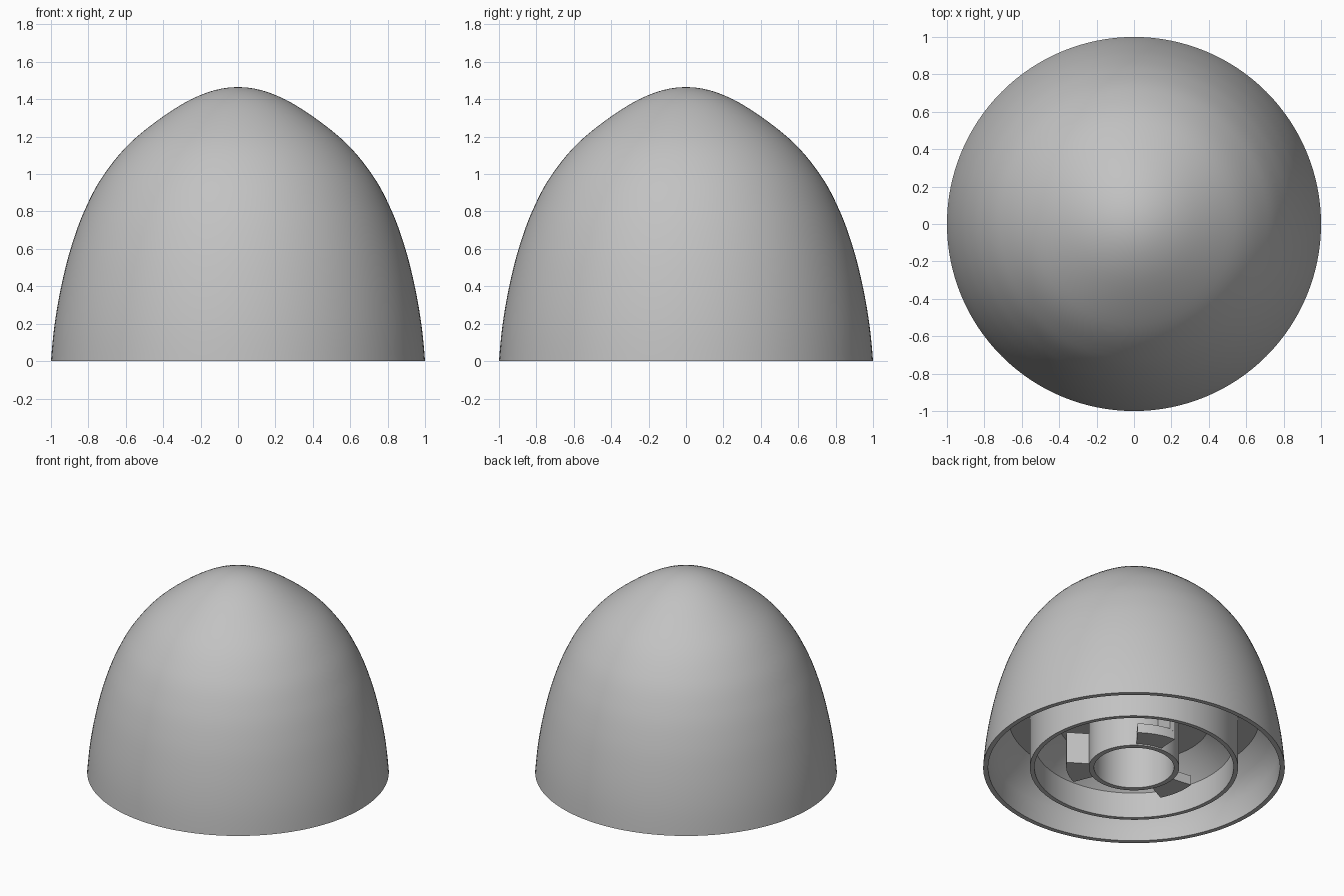
import bpy, bmesh, math
from mathutils import Vector, Matrix

cube = bpy.data.objects.get("Cube")
if cube:
    bpy.data.objects.remove(cube, do_unlink=True)

grey = bpy.data.materials.new("light_grey")
grey.use_nodes = True
colour = (0.54, 0.54, 0.54, 1)
grey.diffuse_color = colour
grey.node_tree.nodes["Principled BSDF"].inputs["Base Color"].default_value = colour


def finish(name, bm):
    bmesh.ops.recalc_face_normals(bm, faces=bm.faces)
    mesh = bpy.data.meshes.new(name)
    bm.to_mesh(mesh)
    bm.free()
    mesh.materials.append(grey)
    obj = bpy.data.objects.new(name, mesh)
    bpy.context.collection.objects.link(obj)
    bpy.ops.object.select_all(action='DESELECT')
    obj.select_set(True)
    bpy.context.view_layer.objects.active = obj
    bpy.ops.object.shade_smooth_by_angle(angle=math.radians(28))
    return obj


def lathe(name, profile, closed=False, steps=128):
    """Spin a list of (radius, height) points around z."""
    bm = bmesh.new()
    verts = [bm.verts.new((r, 0, z)) for r, z in profile]
    edges = [bm.edges.new(p) for p in zip(verts, verts[1:])]
    if closed:
        edges.append(bm.edges.new((verts[-1], verts[0])))
    bmesh.ops.spin(bm, geom=verts + edges, cent=(0, 0, 0), axis=(0, 0, 1),
                   angle=math.tau, steps=steps, use_merge=True)
    bmesh.ops.remove_doubles(bm, verts=bm.verts, dist=0.0001)
    return finish(name, bm)


def smooth_path(points, cuts=6):
    """Catmull-Rom curve through the inner points; the end points only guide."""
    path = []
    for a, b, c, d in zip(points, points[1:], points[2:], points[3:]):
        a, b, c, d = map(Vector, (a, b, c, d))
        for i in range(cuts):
            t = i / cuts
            path.append(tuple(0.5 * (2 * b + (c - a) * t
                        + (2 * a - 5 * b + 4 * c - d) * t ** 2
                        + (3 * b - a - 3 * c + d) * t ** 3)))
    return path + [points[-2]]


def sector(name, r0, r1, z0, z1, start, end, steps=8):
    """Block that follows an arc, angles in degrees."""
    bm = bmesh.new()
    face = bm.faces.new([bm.verts.new((r, 0, z)) for r, z in
                         ((r0, z0), (r1, z0), (r1, z1), (r0, z1))])
    bmesh.ops.rotate(bm, verts=bm.verts,
                     matrix=Matrix.Rotation(math.radians(start), 3, 'Z'))
    bmesh.ops.spin(bm, geom=[face], cent=(0, 0, 0), axis=(0, 0, 1),
                   angle=math.radians(end - start), steps=steps)
    # The spin keeps its first face, so both ends are capped
    return finish(name, bm)


# Domed shell: outer curve, then the stepped underside
outside = smooth_path([(1.01, -0.2), (1, 0), (0.98, 0.2), (0.945, 0.4),
                       (0.895, 0.6), (0.823, 0.8), (0.715, 1.0), (0.54, 1.2),
                       (0.25, 1.4), (0, 1.465), (-0.25, 1.4)])
underside = [(0, 0.45), (0.28, 0.45), (0.28, 0.34), (0.5, 0.34), (0.59, 0.265),
             (0.675, 0.17), (0.675, 0.37), (0.83, 0.37), (0.91, 0.27),
             (0.967, 0.16), (0.967, 0)]
lathe("dome_shell", outside + underside[:-1] + [underside[-1], outside[0]])

# Concentric walls under the dome
lathe("middle_ring", [(0.66, 0), (0.69, 0), (0.69, 0.4), (0.66, 0.4)], True)
lathe("centre_tube", [(0.265, 0), (0.3, 0), (0.3, 0.46), (0.265, 0.46)], True)

# Three locking lugs, each a tab with an upright stop at one end
for n, angle in enumerate((-50, 70, 190), 1):
    sector(f"lug_tab_{n}", 0.29, 0.45, 0.01, 0.08, angle - 17, angle + 17)
    sector(f"lug_stop_{n}", 0.29, 0.45, 0.07, 0.24, angle + 12, angle + 17, 2)
